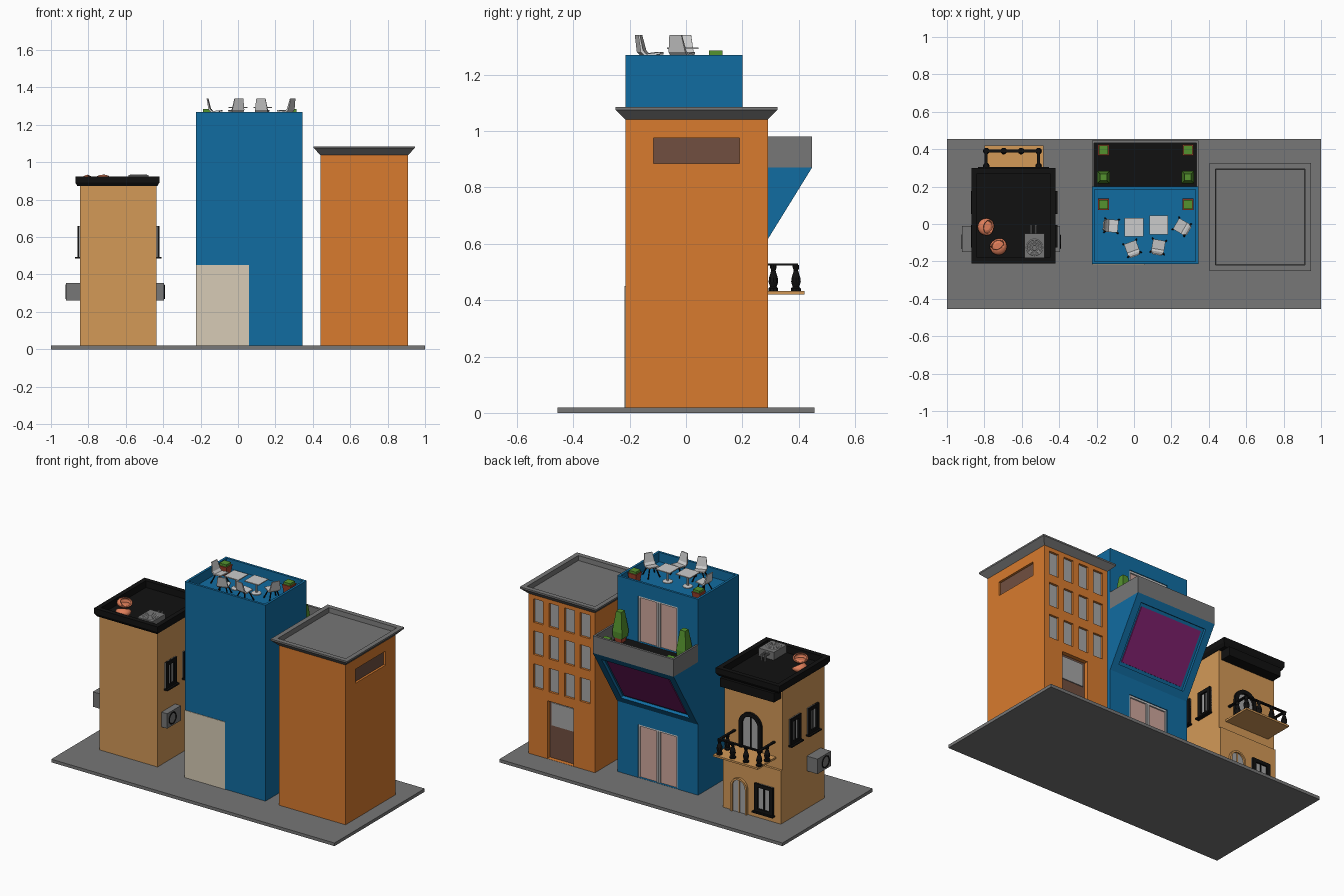
import bpy, bmesh, math
from mathutils import Vector

if "Cube" in bpy.data.objects:
    bpy.data.objects.remove(bpy.data.objects["Cube"])

def mat(name, r, g, b):
    m = bpy.data.materials.new(name)
    m.diffuse_color = [(c / 255) ** 2.2 for c in (r, g, b)] + [1]
    m.use_nodes = True
    m.node_tree.nodes["Principled BSDF"].inputs["Base Color"].default_value = m.diffuse_color
    return m

BLUE = mat("blue", 24, 108, 160); ORANGE = mat("orange", 215, 122, 50)
TAN = mat("tan", 210, 152, 88); BLACK = mat("black", 24, 24, 24)
CREAM = mat("cream", 214, 202, 180); GREY = mat("grey", 118, 118, 118)
LIGHT = mat("light", 205, 205, 205); BROWN = mat("brown", 112, 80, 66)
PINK = mat("pink_glass", 205, 165, 155); PURPLE = mat("purple", 130, 38, 112)
GREEN = mat("green", 85, 145, 50); CLAY = mat("clay", 165, 70, 50)
CORAL = mat("coral", 222, 125, 90); GLASS = mat("glass", 165, 165, 165)

def finish(name, bm, m):
    bmesh.ops.recalc_face_normals(bm, faces=bm.faces)
    me = bpy.data.meshes.new(name)
    bm.to_mesh(me); bm.free()
    me.materials.append(m)
    o = bpy.data.objects.new(name, me)
    bpy.context.collection.objects.link(o)
    return o

def loft(name, rings, m):
    bm = bmesh.new()
    vs = [[bm.verts.new(p) for p in r] for r in rings]
    n = len(vs[0])
    for a, b in zip(vs, vs[1:]):
        for i in range(n):
            bm.faces.new((a[i], a[(i + 1) % n], b[(i + 1) % n], b[i]))
    bm.faces.new(vs[0]); bm.faces.new(vs[-1])
    return finish(name, bm, m)

def rect(x0, x1, y0, y1, z, d=0):
    return [(x0-d, y0-d, z), (x1+d, y0-d, z), (x1+d, y1+d, z), (x0-d, y1+d, z)]

def stack(name, area, steps, m):
    # steps are (offset, z) pairs around one rectangle
    return loft(name, [rect(*area, z, d) for d, z in steps], m)

def box(name, x0, x1, y0, y1, z0, z1, m):
    return loft(name, [rect(x0, x1, y0, y1, z) for z in (z0, z1)], m)

def prism(name, pts, a0, a1, axis, m):
    f = (lambda a, p: (a, p[0], p[1])) if axis == "x" else (lambda a, p: (p[0], a, p[1]))
    return loft(name, [[f(a, p) for p in pts] for a in (a0, a1)], m)

def lathe(name, x, y, prof, m, n=10):
    return loft(name, [[(x + r*math.cos(2*math.pi*i/n), y + r*math.sin(2*math.pi*i/n), z)
                        for i in range(n)] for r, z in prof], m)

def rod(name, a, b, r, m, n=6):
    a, b = Vector(a), Vector(b)
    q = (b - a).to_track_quat('Z', 'Y')
    c = [q @ Vector((r*math.cos(2*math.pi*i/n), r*math.sin(2*math.pi*i/n), 0)) for i in range(n)]
    return loft(name, [[p + v for v in c] for p in (a, b)], m)

def cut(o, cutter):
    md = o.modifiers.new("cut", 'BOOLEAN')
    md.operation, md.object, md.solver = 'DIFFERENCE', cutter, 'EXACT'
    bpy.context.view_layer.objects.active = o
    bpy.ops.object.modifier_apply(modifier="cut")
    bpy.data.objects.remove(cutter)

def recess(o, name, x0, x1, z0, z1, y, m, d=.018):
    # opening in a +y wall with a pane at the bottom of it
    cut(o, box("cutter", x0, x1, y - d, y + .02, z0, z1, m))
    box(name, x0, x1, y - d - .002, y - d + .004, z0, z1, m)

box("ground_slab", -1, 1, -.455, .455, 0, .02, GREY)

# Orange building
ob = box("orange_body", .44, .91, -.215, .29, .02, 1.04, ORANGE)
for zc in (.94, .735, .525):
    for i in range(4):
        xc = .51 + i * .11
        recess(ob, "orange_window", xc - .034, xc + .034, zc - .075, zc + .075, .29, GLASS)
recess(ob, "orange_door", .59, .775, .021, .39, .29, BROWN, .03)
box("door_glass", .605, .76, .255, .27, .23, .375, GLASS)
cut(ob, box("cutter", .892, .95, -.115, .19, .885, .975, BROWN))
box("side_vent", .888, .896, -.115, .19, .885, .975, BROWN)
stack("orange_cornice", (.44, .91, -.215, .29),
      [(0, 1.04), (.035, 1.075), (.035, 1.085), (.005, 1.085), (.002, 1.055)], GREY)

# Blue building
bb = stack("blue_body", (-.225, .345, -.215, .2),
           [(0, .02), (0, 1.27), (-.015, 1.27), (-.015, 1.21)], BLUE)
for z0, z1 in ((.021, .36), (.886, 1.18)):
    recess(bb, "glass_door", -.08, .2, z0, z1, .2, PINK)
    for x in (-.08, .048, .062, .19):
        box("door_frame", x, x + .01, .183, .195, z0, z1, LIGHT)
    box("door_top", -.08, .2, .183, .195, z1 - .012, z1, LIGHT)
box("cream_panel", -.225, .06, -.218, -.21, .02, .45, CREAM)

# Slanted bay with a recessed screen
wedge = prism("slanted_bay", [(.2, .47), (.447, .87), (.2, .87)], -.225, .345, "x", BLUE)
def P(t, d):
    return (.2 + .247*t + .851*d, .47 + .4*t - .525*d)
def slab(t0, t1, d0, d1):
    return [P(t0, d0), P(t1, d0), P(t1, d1), P(t0, d1)]
cut(wedge, prism("cutter", slab(.1, .9, .02, -.018), -.18, .3, "x", BLUE))
prism("bay_screen", slab(.14, .86, -.02, -.011), -.16, .28, "x", PURPLE)

# Terrace
box("terrace_floor", -.22, .34, .2, .44, .868, .885, BLACK)
box("parapet_front", -.225, .345, .432, .447, .87, .98, GREY)
for x in (-.225, .333):
    box("parapet_side", x, x + .012, .2, .432, .87, .98, GREY)

def planter(x, y, z, tree=False):
    a = (x, x, y, y)
    stack("planter", a, [(.022, z), (.03, z + .06)], CLAY)
    steps = [(.031, z + .03), (.034, z + .07), (.018, 1.08)] if tree else [(.024, z + .055), (.024, z + .075)]
    stack("plant", a, steps, GREEN)
for x in (-.163, .288):
    planter(x, .105, 1.21)
    planter(x, .395, .885)
    planter(x, .25, .885, True)

# Roof tables and chairs
for x, y in ((0, -.018), (.133, -.005)):
    box("table_top", x - .05, x + .05, y - .05, y + .05, 1.29, 1.296, LIGHT)
    lathe("table_stem", x, y, [(.03, 1.21), (.03, 1.214), (.006, 1.217), (.006, 1.29)], LIGHT)

def chair(x, y, deg):
    prof = [(.035, .062), (-.02, .055), (-.035, .07), (-.046, .13),
            (-.04, .13), (-.027, .076), (-.015, .063), (.035, .07)]
    parts = [loft("chair_shell", [[(a * (.72 if p[1] > .1 else 1), *p) for p in prof]
                                  for a in (-.034, .034)], LIGHT)]
    for sx in (-1, 1):
        for sy in (-1, 1):
            parts.append(rod("chair_leg", (sx*.038, sy*.038, 0), (sx*.018, sy*.016, .058), .004, BLACK))
        parts.append(rod("chair_brace", (sx*.018, -.016, .056), (sx*.018, .016, .056), .003, BLACK))
    for p in parts:
        p.location = (x, y, 1.21)
        p.rotation_euler.z = math.radians(deg)
for c in ((-.12, -.01, -95), (-.01, -.13, 20), (.13, -.12, -10), (.255, -.015, 60)):
    chair(*c)

# Motel building
box("motel_body", -.845, -.435, -.19, .235, .02, .88, TAN)
box("motel_ground_floor", -.845, -.435, .2, .25, .02, .36, TAN)
stack("motel_roof", (-.845, -.42 - .025, -.185, .275),
      [(.013, .872), (.025, .892), (.025, .925), (-.005, .925), (-.005, .882)], BLACK)
box("sign_board", -.835, -.455, .23, .305, .815, .872, BLACK)

def arch(cx, z0, w, h, n=12):
    r = w / 2
    return [(cx - r, z0)] + [(cx - r*math.cos(math.pi*i/n), z0 + h - r + r*math.sin(math.pi*i/n))
                             for i in range(n + 1)] + [(cx + r, z0)]
def arched(name, cx, z0, w, h, y, t, m):
    prism(name + "_glass", arch(cx, z0, w - t, h - t/2), y - .01, y + .004, "y", GLASS)
    prism(name + "_frame", arch(cx, z0, w, h) + arch(cx, z0, w - 2*t, h - t)[::-1], y - .01, y + .015, "y", m)
    box(name + "_bar", cx - .004, cx + .004, y, y + .008, z0, z0 + h - t, m)
arched("balcony_door", -.625, .435, .16, .235, .235, .025, BLACK)
arched("entrance", -.555, .02, .115, .22, .25, .012, TAN)

def frame(name, c, w, z0, z1, face, side):
    # framed window; side "y" faces +y, otherwise +-x walls
    def part(n, a0, a1, b0, b1, d, m):
        if side == "y":
            box(n, a0, a1, face - .01, face + d, b0, b1, m)
        else:
            e = sorted((face - .01*side, face + d*side))
            box(n, e[0], e[1], a0, a1, b0, b1, m)
    h = w / 2
    part(name + "_glass", c - h, c + h, z0, z1, .004, GLASS)
    for a in (c - h, c + h - .025):
        part(name + "_jamb", a, a + .025, z0, z1, .014, BLACK)
    part(name + "_bar", c - .004, c + .004, z0, z1, .008, BLACK)
    for b in (z0, z1 - .022):
        part(name + "_rail", c - h, c + h, b, b + .022, .014, BLACK)
    part(name + "_sill", c - h - .008, c + h + .008, z0 - .005, z0 + .004, .026, BLACK)
frame("ground_window", -.73, .13, .06, .24, .25, "y")

# Side windows and wall air conditioners
for s, face, out in ((-1, -.845, .075), (1, -.435, .04)):
    for c in (.115, -.065):
        frame("side_window", c, .105, .49, .66, face, s)
    e = sorted((face, face + s*out))
    box("wall_cooler", e[0], e[1], -.15, -.012, .26, .355, GREY)
    bpy.ops.mesh.primitive_torus_add(major_radius=.035, minor_radius=.004, major_segments=20,
        minor_segments=6, location=(face + s*out, -.095, .307), rotation=(0, math.pi/2, 0))
    bpy.context.object.name = "cooler_fan_ring"
    bpy.context.object.data.materials.append(BLACK)

# Balcony
box("balcony_floor", -.8, -.485, .23, .42, .42, .432, TAN)
spots = [(-.79 + i*.0933, .39) for i in range(4)] + [(-.79, .31), (-.51, .31)]
for x, y in spots:
    lathe("baluster", x, y, [(.018, .432), (.018, .442), (.012, .447), (.018, .465), (.016, .48),
                             (.008, .505), (.012, .515), (.012, .525)], BLACK)
box("front_rail", -.8, -.5, .382, .398, .522, .53, BLACK)
for x in (-.79, -.51):
    box("side_rail", x - .008, x + .008, .235, .39, .522, .53, BLACK)

# Rooftop pod chairs
for x, y, deg in ((-.79, -.015, -10), (-.725, -.12, 120)):
    bm = bmesh.new()
    bmesh.ops.create_uvsphere(bm, u_segments=20, v_segments=12, radius=.046)
    d = Vector((math.cos(math.radians(deg)), math.sin(math.radians(deg)), .9)).normalized()
    bmesh.ops.bisect_plane(bm, geom=bm.verts[:] + bm.edges[:] + bm.faces[:],
                           plane_co=d * .017, plane_no=d, clear_outer=True)
    o = finish("pod_chair", bm, CORAL)
    o.location, o.scale = (x, y, .908), (1, 1, .6)
    for p in o.data.polygons:
        p.use_smooth = True
    o.modifiers.new("shell", 'SOLIDIFY').thickness = .008
    lathe("pod_cushion", x, y, [(.03, .89), (.032, .897), (.02, .903)], CORAL, 16)

# Rooftop cooler
box("roof_cooler", -.585, -.478, -.18, -.05, .882, .932, GREY)
for r in (.042, .028, .014):
    bpy.ops.mesh.primitive_torus_add(major_radius=r, minor_radius=.003, major_segments=20,
                                     minor_segments=6, location=(-.532, -.125, .932))
    bpy.context.object.name = "roof_fan_ring"
for x in (-.55, -.525):
    rod("cooler_pipe", (x, -.06, .915), (x, -.01, .915), .007, GREY, 8)
    rod("cooler_pipe_drop", (x, -.012, .917), (x, -.012, .882), .007, GREY, 8)
